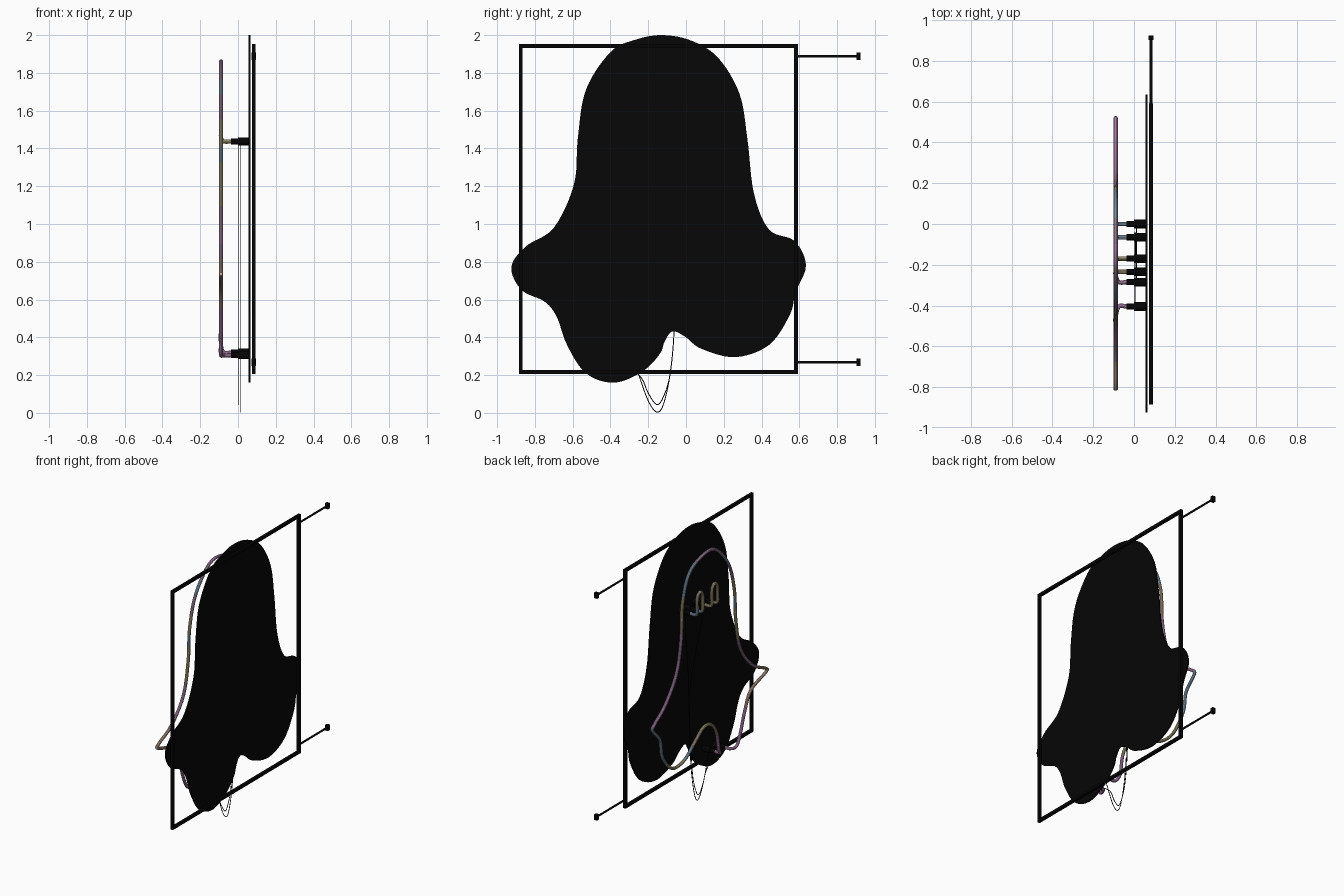
import bpy, bmesh, math
from mathutils import Vector

cube = bpy.data.objects.get("Cube")
if cube:
    bpy.data.objects.remove(cube, do_unlink=True)


def material(name, color):
    mat = bpy.data.materials.new(name)
    mat.use_nodes = True
    mat.diffuse_color = (*color, 1)
    mat.node_tree.nodes["Principled BSDF"].inputs["Base Color"].default_value = (*color, 1)
    return mat


plate_black = material("plate black", (.002, .002, .002))
metal_black = material("metal black", (.0015, .0015, .0015))
rubber_black = material("rubber black", (.001, .001, .001))
tube_colors = {
    "P": material("glass pink", (.6, .33, .58)),
    "M": material("glass mauve", (.46, .32, .46)),
    "B": material("glass blue", (.32, .45, .58)),
    "O": material("glass olive", (.52, .47, .26)),
    "T": material("glass tan", (.58, .44, .34)),
}


def finish(name, bm, mats, smooth=False):
    bmesh.ops.recalc_face_normals(bm, faces=bm.faces)
    mesh = bpy.data.meshes.new(name)
    bm.to_mesh(mesh)
    bm.free()
    for mat in mats:
        mesh.materials.append(mat)
    obj = bpy.data.objects.new(name, mesh)
    bpy.context.collection.objects.link(obj)
    if smooth:
        bpy.ops.object.select_all(action='DESELECT')
        obj.select_set(True)
        bpy.context.view_layer.objects.active = obj
        bpy.ops.object.shade_smooth_by_angle()
    return obj


def spline(points, steps=6, closed=False):
    """Smooth curve through the points (Catmull-Rom)."""
    pts = [Vector(p) for p in points]
    n = len(pts)

    def at(i):
        return pts[i % n] if closed else pts[max(0, min(n - 1, i))]

    out = []
    for i in range(n if closed else n - 1):
        a, b, c, d = (at(i + k) for k in (-1, 0, 1, 2))
        for s in range(steps):
            t = s / steps
            out.append(.5 * (2 * b + (c - a) * t + (2 * a - 5 * b + 4 * c - d) * t * t
                             + (3 * b - a - 3 * c + d) * t ** 3))
    return out if closed else out + [pts[-1]]


def sweep(name, path, radius, bands, sides=10):
    """Round tube along a path, its materials spread evenly over the length."""
    mats = list(dict.fromkeys(bands))
    total = sum((b - a).length for a, b in zip(path, path[1:]))
    bm = bmesh.new()
    tangent = (path[1] - path[0]).normalized()
    normal = tangent.orthogonal().normalized()
    rings, travelled = [], 0
    for i, p in enumerate(path):
        ahead = (path[min(i + 1, len(path) - 1)] - path[max(i - 1, 0)]).normalized()
        normal = tangent.rotation_difference(ahead) @ normal
        tangent = ahead
        side = tangent.cross(normal)
        ring = []
        for k in range(sides):
            a = math.tau * k / sides
            ring.append(bm.verts.new(p + radius * (math.cos(a) * normal + math.sin(a) * side)))
        if rings:
            step = (p - path[i - 1]).length
            band = bands[int((travelled + step / 2) / total * len(bands))]
            travelled += step
            for k in range(sides):
                j = (k + 1) % sides
                face = bm.faces.new((rings[-1][k], rings[-1][j], ring[j], ring[k]))
                face.material_index = mats.index(band)
        rings.append(ring)
    bm.faces.new(rings[0])
    bm.faces.new(rings[-1])
    return finish(name, bm, mats, True)


def rod(name, start, end, radius, mat):
    return sweep(name, [Vector(start), Vector(end)], radius, [mat], 16)


def box(name, low, high, mat):
    bm = bmesh.new()
    bmesh.ops.create_cube(bm, size=1)
    for v in bm.verts:
        v.co = [lo + (c + .5) * (hi - lo) for lo, hi, c in zip(low, high, v.co)]
    return finish(name, bm, [mat])


# Backing plate: contour in y, z
plate_front, plate_back = .056, .066
contour = [
    (-.125, 2), (-.27, 1.975), (-.4, 1.91), (-.53, 1.71), (-.573, 1.45), (-.593, 1.21), (-.7, .98),
    (-.85, .88), (-.925, .77), (-.87, .65), (-.75, .59), (-.685, .51), (-.63, .36),
    (-.53, .21), (-.38, .16), (-.23, .22), (-.14, .31), (-.112, .38), (-.07, .432), (0, .4),
    (.08, .34), (.26, .295), (.44, .36), (.55, .52), (.58, .64), (.635, .78), (.575, .91),
    (.44, .97), (.36, 1.16), (.325, 1.45), (.283, 1.69), (.17, 1.88), (.03, 1.97),
]
bm = bmesh.new()
edge = spline([(plate_front, y, z) for y, z in contour], closed=True)
sheet = bm.faces.new([bm.verts.new(p) for p in edge])
grown = bmesh.ops.extrude_face_region(bm, geom=[sheet], use_keep_orig=True)
for v in grown["geom"]:
    if isinstance(v, bmesh.types.BMVert):
        v.co.x = plate_back
finish("backing_plate", bm, [plate_black])

# Square frame beside the plate
front, back, low, high, bottom, top, bar = .074, .093, -.885, .592, .207, 1.952, .02
for name, y in (("frame_post_front", low), ("frame_post_rear", high - bar)):
    box(name, (front, y, bottom), (back, y + bar, top), metal_black)
for name, z in (("frame_rail_bottom", bottom), ("frame_rail_top", top - bar)):
    box(name, (front, low + bar, z), (back, high - bar, z + bar), metal_black)

# Mounting arms with end blocks
for name, z in (("lower", .268), ("upper", 1.888)):
    rod(name + "_arm", (.083, high - bar / 2, z), (.083, .91, z), .007, metal_black)
    box(name + "_arm_block", (.071, .903, z - .02), (.095, .925, z + .02), metal_black)

# Glass tube outline, ends turned in towards the plate
tube_x, sleeve_x = -.09, -.035
outline = [
    (-.285, .32), (-.25, .36), (-.225, .49), (-.16, .58), (-.07, .59), (.03, .52),
    (.15, .435), (.29, .43), (.4, .55), (.43, .69), (.515, .79), (.49, .83),
    (.37, .92), (.24, 1.1), (.185, 1.33), (.17, 1.58), (.1, 1.77), (-.035, 1.845),
    (-.2, 1.845), (-.36, 1.68), (-.43, 1.46), (-.445, 1.24), (-.5, 1), (-.64, .83),
    (-.79, .75), (-.79, .72), (-.62, .655), (-.55, .53), (-.5, .39), (-.455, .31), (-.405, .305),
]


def glass(name, points, bands):
    first, last = points[0], points[-1]
    path = [(sleeve_x, *first), (tube_x + .015, *first)]
    path += [(tube_x, *p) for p in points[1:-1]]
    path += [(tube_x + .015, *last), (sleeve_x, *last)]
    sweep(name, spline(path, 5), .011, [tube_colors[b] for b in bands])


def standoff(name, y, z):
    rod(name + "_sleeve", (sleeve_x - .003, y, z), (.005, y, z), .015, rubber_black)
    rod(name + "_base", (0, y, z), (plate_front + .002, y, z), .021, rubber_black)


glass("outline_tube", outline, "PPOOTBOOBBBPPPPMPTOBBMPMBMOBOOMPMTTTTPPP")
for name, (y, z) in (("outline_start", outline[0]), ("outline_end", outline[-1])):
    standoff(name, y, z)

# Two arched eyes
eye_z, eye_width = 1.437, .065
for name, y, bands in (("rear_eye", 0, "BBOTOOOB"), ("front_eye", -.17, "OOOOTOOO")):
    leg = [(0, 0), (0, .02), (0, .06), (0, .11), (.01, .143)]
    arch = [(y - a, eye_z + b) for a, b in leg]
    arch += [(y - eye_width / 2, eye_z + .157)]
    arch += [(y - eye_width + a, eye_z + b) for a, b in reversed(leg)]
    glass(name + "_tube", arch, bands)
    standoff(name + "_first", y, eye_z)
    standoff(name + "_second", y - eye_width, eye_z)

# Hanging wires from the eyes to the outline ends
wire = .0025
for name, x, start, end, sag in (("first", .012, 0, -.285, .003), ("second", .004, -.235, -.405, .043)):
    points = [(start, eye_z), (-.05, .85), (-.063, .43), (-.085, .2), (-.12, sag + .04),
              (-.155, sag), (-.2, sag + .06), (-.25, .2), (end, .31)]
    sweep(name + "_wire", spline([(x, y, z + wire / 2) for y, z in points]), wire, [rubber_black], 6)
rod("eye_link_wire", (.008, -eye_width, eye_z), (.008, -.17, eye_z), wire, rubber_black)
